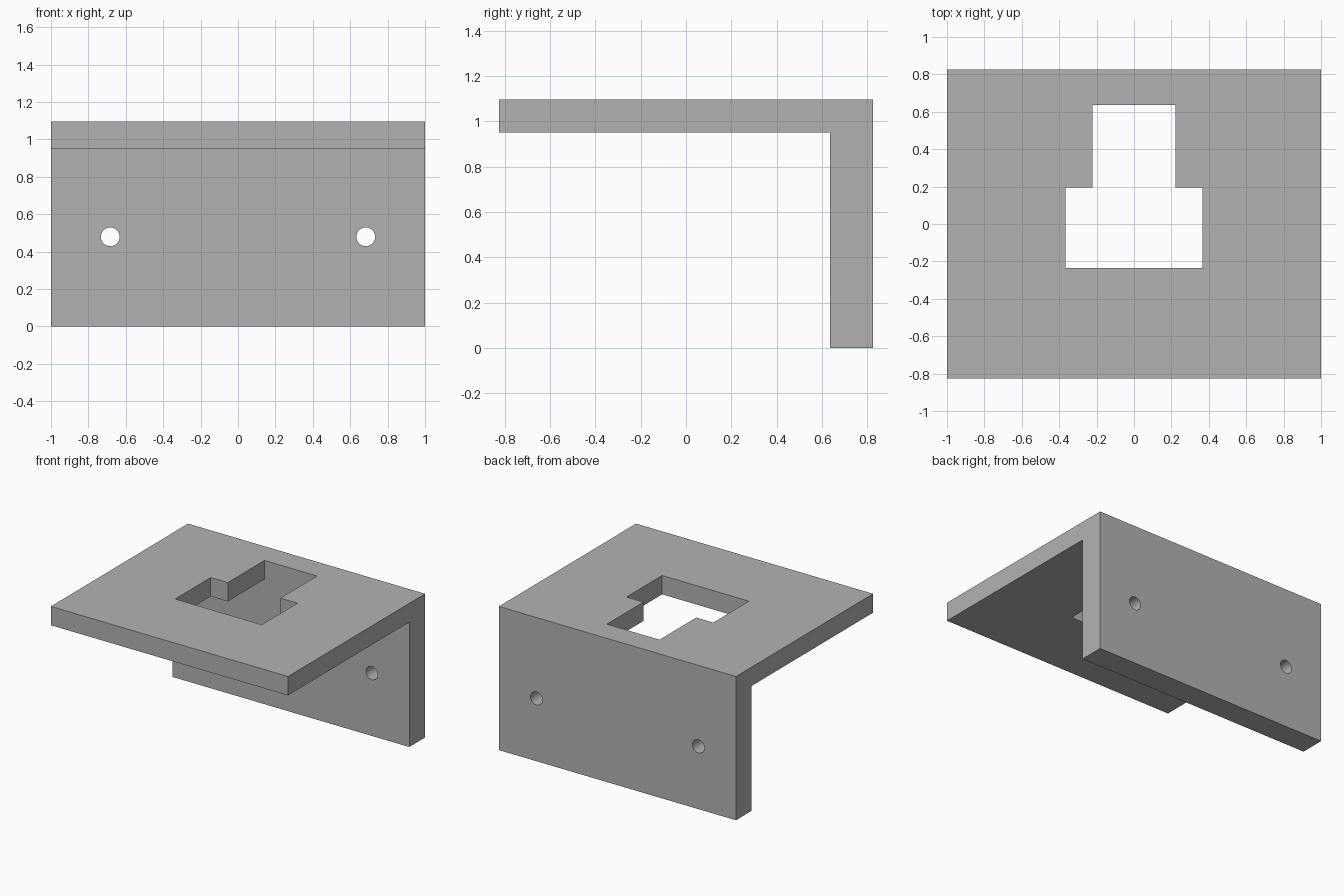
import bpy
import bmesh
import math
from mathutils import Matrix

default = bpy.data.objects.get("Cube")
if default:
    bpy.data.objects.remove(default, do_unlink=True)

HALF_X, HALF_Y, HEIGHT = 1.0, 0.826, 1.096
PLATE_BOTTOM, WALL_FRONT = 0.952, 0.636

# Single grey material
grey = bpy.data.materials.new("plain_grey")
grey.use_nodes = True
colour = (0.45, 0.45, 0.45, 1)
grey.diffuse_color = colour
grey.node_tree.nodes["Principled BSDF"].inputs["Base Color"].default_value = colour


def prism(name, outline, offset):
    """Extrude a closed outline of 3D points along an offset."""
    bm = bmesh.new()
    face = bm.faces.new([bm.verts.new(p) for p in outline])
    result = bmesh.ops.extrude_face_region(bm, geom=[face], use_keep_orig=True)
    moved = [v for v in result["geom"] if isinstance(v, bmesh.types.BMVert)]
    bmesh.ops.translate(bm, verts=moved, vec=offset)
    bmesh.ops.recalc_face_normals(bm, faces=bm.faces)
    return finish(name, bm)


def finish(name, bm):
    mesh = bpy.data.meshes.new(name)
    bm.to_mesh(mesh)
    bm.free()
    mesh.materials.append(grey)
    obj = bpy.data.objects.new(name, mesh)
    bpy.context.collection.objects.link(obj)
    return obj


def cut(target, cutter):
    """Apply a boolean cut and discard the cutter."""
    cutter.hide_render = True
    mod = target.modifiers.new("cut", "BOOLEAN")
    mod.operation, mod.solver, mod.object = "DIFFERENCE", "EXACT", cutter
    bpy.context.view_layer.objects.active = target
    bpy.ops.object.modifier_apply(modifier=mod.name)
    bpy.data.objects.remove(cutter, do_unlink=True)


# L-shaped bracket: top plate and rear wall in one profile
profile = [(-HALF_Y, HEIGHT), (HALF_Y, HEIGHT), (HALF_Y, 0),
           (WALL_FRONT, 0), (WALL_FRONT, PLATE_BOTTOM), (-HALF_Y, PLATE_BOTTOM)]
bracket = prism("angle_bracket", [(-HALF_X, y, z) for y, z in profile],
                (2 * HALF_X, 0, 0))

# Stepped opening through the top plate, ending flush with the rear wall
half = [(0.366, -0.235), (0.366, 0.194), (0.222, 0.194), (0.222, WALL_FRONT)]
opening = half + [(-x, y) for x, y in reversed(half)]
cut(bracket, prism("opening_cutter", [(x, y, PLATE_BOTTOM - 0.1) for x, y in opening],
                   (0, 0, 0.4)))

# Pair of round screw holes through the rear wall
for side in (-1, 1):
    bm = bmesh.new()
    bmesh.ops.create_cone(
        bm, cap_ends=True, segments=48, radius1=0.05, radius2=0.05, depth=0.5,
        matrix=Matrix.Translation((side * 0.683, 0.73, 0.479))
        @ Matrix.Rotation(math.pi / 2, 4, "X"))
    cut(bracket, finish("hole_cutter", bm))

# Smooth hole walls, sharp edges elsewhere
bpy.ops.object.select_all(action="DESELECT")
bracket.select_set(True)
bpy.context.view_layer.objects.active = bracket
bpy.ops.object.shade_smooth_by_angle(angle=math.radians(30))
